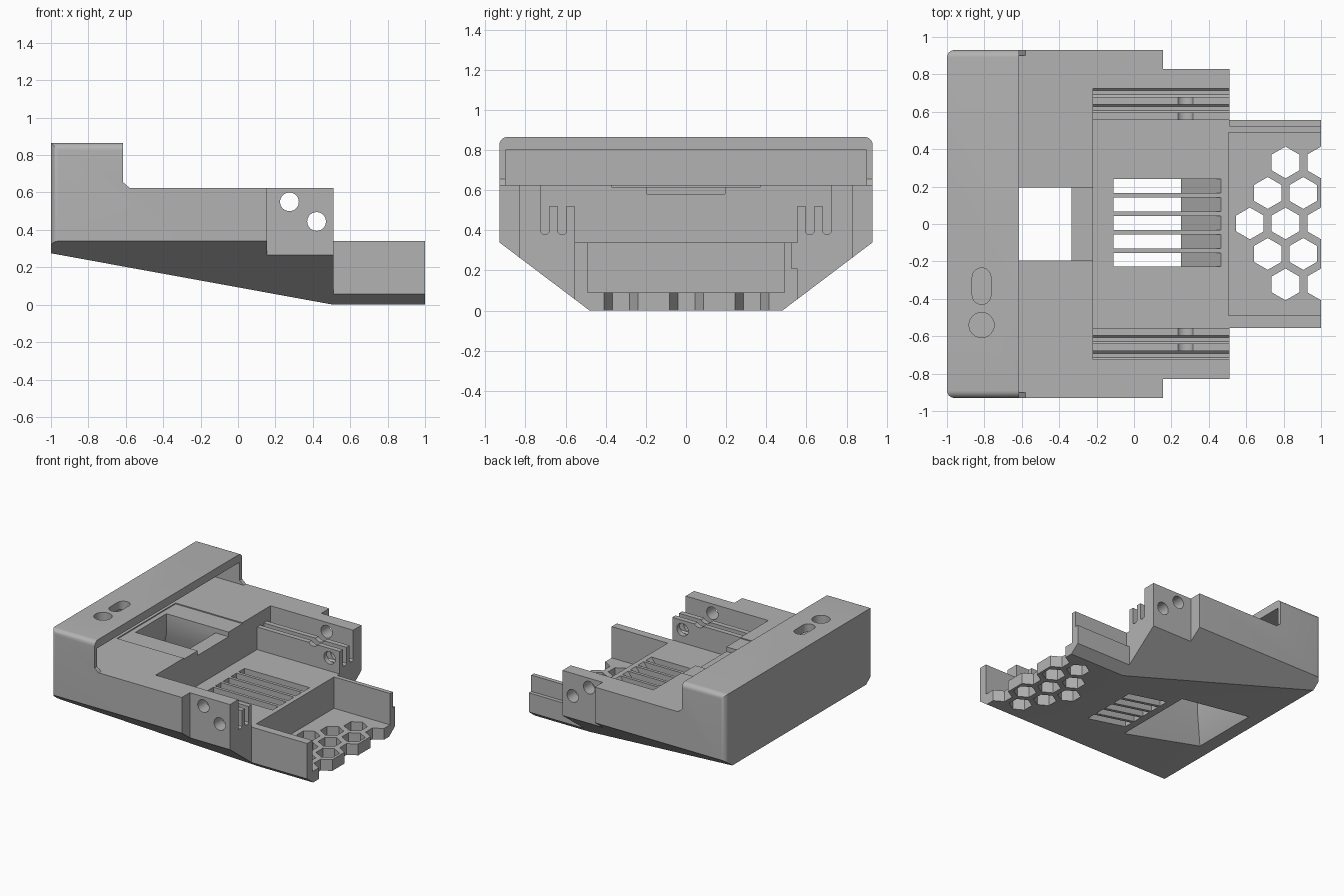
import bpy, bmesh, math
from mathutils import Vector

default = bpy.data.objects.get("Cube")
if default:
    bpy.data.objects.remove(default, do_unlink=True)

grey = bpy.data.materials.new("plain grey")
grey.use_nodes = True
tone = (0.45, 0.45, 0.45, 1)
grey.diffuse_color = tone
grey.node_tree.nodes["Principled BSDF"].inputs["Base Color"].default_value = tone


def place(axis, p, d):
    u, v = p
    return Vector({"x": (d, u, v), "y": (u, d, v), "z": (u, v, d)}[axis])


def loft(name, axis, start, lo, finish, hi):
    """Solid between two matching outlines along an axis."""
    bm = bmesh.new()
    a = [bm.verts.new(place(axis, p, lo)) for p in start]
    b = [bm.verts.new(place(axis, p, hi)) for p in finish]
    bm.faces.new(a)
    bm.faces.new(b[::-1])
    n = len(a)
    for i in range(n):
        j = (i + 1) % n
        bm.faces.new((a[j], a[i], b[i], b[j]))
    bmesh.ops.recalc_face_normals(bm, faces=bm.faces)
    mesh = bpy.data.meshes.new(name)
    bm.to_mesh(mesh)
    bm.free()
    mesh.materials.append(grey)
    ob = bpy.data.objects.new(name, mesh)
    bpy.context.collection.objects.link(ob)
    return ob


def prism(name, axis, pts, lo, hi):
    return loft(name, axis, pts, lo, pts, hi)


def rect(u0, u1, v0, v1):
    return [(u0, v0), (u1, v0), (u1, v1), (u0, v1)]


def arc(u, v, r, a0, a1, n=8):
    angles = [math.radians(a0 + (a1 - a0) * i / n) for i in range(n + 1)]
    return [(u + r * math.cos(a), v + r * math.sin(a)) for a in angles]


def circle(u, v, r, n=32):
    return arc(u, v, r, 0, 360, n)[:-1]


def mirrored(half):
    """Closed outline from a half outline on the positive first coordinate."""
    return half + [(-u, v) for u, v in reversed(half)]


def combine(target, tool, operation="DIFFERENCE"):
    tool.hide_render = True
    mod = target.modifiers.new(tool.name, "BOOLEAN")
    mod.object, mod.operation, mod.solver = tool, operation, "EXACT"
    bpy.context.view_layer.objects.active = target
    bpy.ops.object.modifier_apply(modifier=mod.name)
    bpy.data.objects.remove(tool, do_unlink=True)


# Outer shell: side outline, trimmed by the end outline and the plan outline
side = [(-1, .275), (.51, 0), (1, 0), (1, .34), (.51, .34), (.51, .625),
        (-.58, .625), (-.615, .655), (-.615, .865), (-1, .865)]
shell = prism("housing_shell", "y", side, -1.2, 1.2)
end = mirrored([(.48, 0), (.93, .34)] + arc(.89, .825, .04, 0, 90))
combine(shell, prism("end_trim", "x", end, -1.5, 1.5), "INTERSECT")
half_plan = [(1.2, .555), (.51, .555), (.51, .83), (.155, .83), (.155, .93)]
half_plan += arc(-.96, .89, .04, 90, 180)
plan = half_plan + [(x, -y) for x, y in reversed(half_plan)]
combine(shell, prism("plan_trim", "z", plan, -.5, 1.5), "INTERSECT")

# Hollow under the raised head, open towards the deck
combine(shell, prism("head_hollow", "x", rect(-.9, .9, .625, .8), -.965, -.55))
combine(shell, prism("deck_recess", "z", rect(-.81, -.2, -.37, .37), .617, .7))

# Pocket with grooved rails on both sides
rail = [(.555, .34), (.555, .52)]
for inner in (.595, .68):
    outer = inner + .045
    rail += [(inner, .52), (inner, .392), (inner + .012, .38),
             (outer - .012, .38), (outer, .392), (outer, .52)]
rail[-1] = (.725, .75)
combine(shell, prism("pocket", "x", mirrored(rail), -.22, .6))

# Open tray with one stepped wall
combine(shell, prism("tray_hollow", "x", rect(-.49, .49, .09, .5), .505, 1.2))
combine(shell, prism("tray_wall_step", "x", rect(.525, .7, .21, .5), .51, 1.2))

# Window through the deck, flaring out towards the underside
window = rect(-.77, -.335, -.195, .195)
combine(shell, prism("window", "z", window, .4, .7))
combine(shell, loft("window_flare", "z", rect(-.93, -.17, -.34, .34), .1, window, .45))
combine(shell, prism("window_channel", "z", rect(-.4, -.2, -.195, .195), .58, .7))

# Vent slots with a sloping end
vent = [(-.11, -.1), (.25, -.1), (.25, .05), (.465, .34), (.465, .4), (-.11, .4)]
for i in range(5):
    y = .2025 - i * .0985
    combine(shell, prism("vent_slot", "y", vent, y - .037, y + .037))

# Hexagonal grille in the tray floor
for row in range(-2, 3):
    first = {0: .62, 1: .715, 2: .81}[abs(row)]
    for k in range(3):
        x = first + k * .19
        if x < 1.05:
            hexagon = arc(x, row * .163 + .003, .085, 30, 330, 5)
            combine(shell, prism("grille_hole", "z", hexagon, -.1, .2))

# Cross holes through both side walls
for x, z in ((.275, .55), (.42, .445)):
    combine(shell, prism("cross_hole", "y", circle(x, z, .05), -1.2, 1.2))

# Button openings in the head
combine(shell, prism("round_opening", "z", circle(-.815, -.54, .067), .7, 1))
slot = arc(-.815, -.285, .05, 0, 180, 12) + arc(-.815, -.38, .05, 180, 360, 12)
combine(shell, prism("long_opening", "z", slot, .7, 1))

# Shading
bpy.ops.object.select_all(action="DESELECT")
shell.select_set(True)
bpy.context.view_layer.objects.active = shell
bpy.ops.object.shade_smooth_by_angle(angle=math.radians(30))
